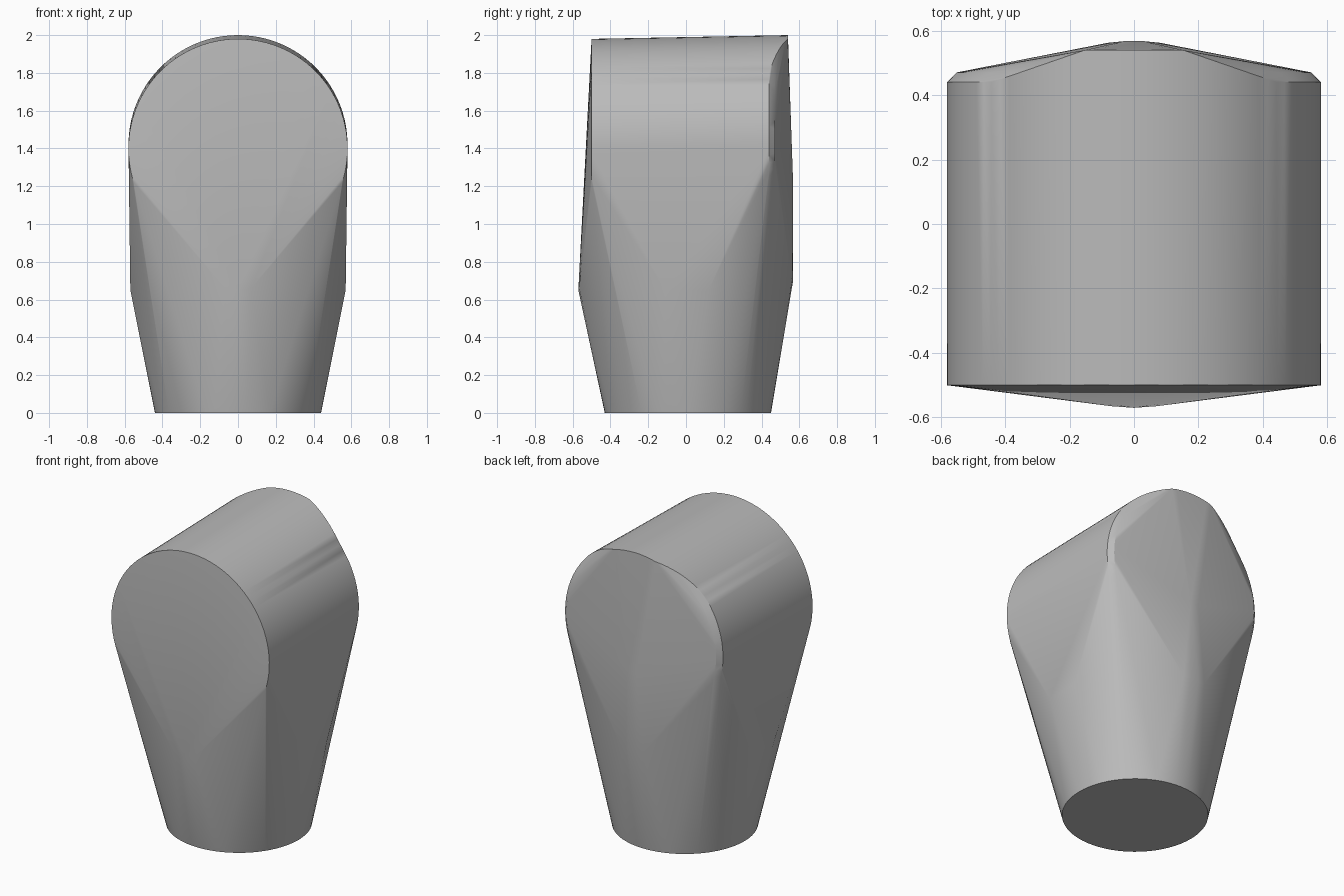
import bpy, bmesh, math

cube = bpy.data.objects.get("Cube")
if cube:
    bpy.data.objects.remove(cube, do_unlink=True)

# Single plain grey
grey = bpy.data.materials.new("Plain grey")
grey.use_nodes = True
colour = (0.5, 0.5, 0.5, 1)
grey.diffuse_color = colour
grey.node_tree.nodes["Principled BSDF"].inputs["Base Color"].default_value = colour


def arc(radius, height, start, end, steps, depth):
    """Points of an upright arc; depth(x) gives y."""
    pts = []
    for i in range(steps + 1):
        a = math.radians(start + (end - start) * i / steps)
        x = radius * math.cos(a)
        pts.append((x, depth(x), height + radius * math.sin(a)))
    return pts


def back_rim(x):
    """Flat sides, rising towards the crown of the back."""
    t = min(max((0.44 - abs(x)) / 0.29, 0), 1)
    return 0.44 + 0.1 * t


points = []

# Round foot
for i in range(64):
    a = math.tau * i / 64
    points.append((0.44 * math.cos(a), 0.01 + 0.44 * math.sin(a), 0))

# Front disc and the shaped back rim
points += arc(0.58, 1.4, -18, 198, 56, lambda x: -0.5)
points += arc(0.58, 1.42, -17, 197, 56, back_rim)

# Chamfered inner edge of the back
points += arc(0.55, 1.42, -18, 35, 12, lambda x: 0.47)
points += arc(0.55, 1.42, 145, 198, 12, lambda x: 0.47)

# Swollen waist, where the round foot meets the four flats
for side in (-1, 1):
    for x, y, z in ((0, -0.57, 0.65), (0.07, -0.565, 0.66),
                    (0.03, 0.567, 0.7), (0.08, 0.562, 0.7),
                    (0.03, 0.567, 1.22),
                    (0.57, -0.11, 0.65), (0.57, 0, 0.65), (0.57, 0.12, 0.65)):
        points.append((side * x, y, z))

# Skin stretched over all the outlines
bm = bmesh.new()
for p in points:
    bm.verts.new(p)
bmesh.ops.remove_doubles(bm, verts=bm.verts[:], dist=0.0005)
hull = bmesh.ops.convex_hull(bm, input=bm.verts[:], use_existing_faces=False)
loose = [v for v in bm.verts if not v.link_faces]
bmesh.ops.delete(bm, geom=loose, context='VERTS')
bmesh.ops.dissolve_limit(bm, angle_limit=math.radians(0.5),
                         verts=bm.verts[:], edges=bm.edges[:])
bmesh.ops.recalc_face_normals(bm, faces=bm.faces[:])

mesh = bpy.data.meshes.new("capped_body")
bm.to_mesh(mesh)
bm.free()
mesh.materials.append(grey)
body = bpy.data.objects.new("capped_body", mesh)
bpy.context.collection.objects.link(body)
bpy.ops.object.select_all(action='DESELECT')
body.select_set(True)
bpy.context.view_layer.objects.active = body
bpy.ops.object.shade_smooth_by_angle(angle=math.radians(30))
